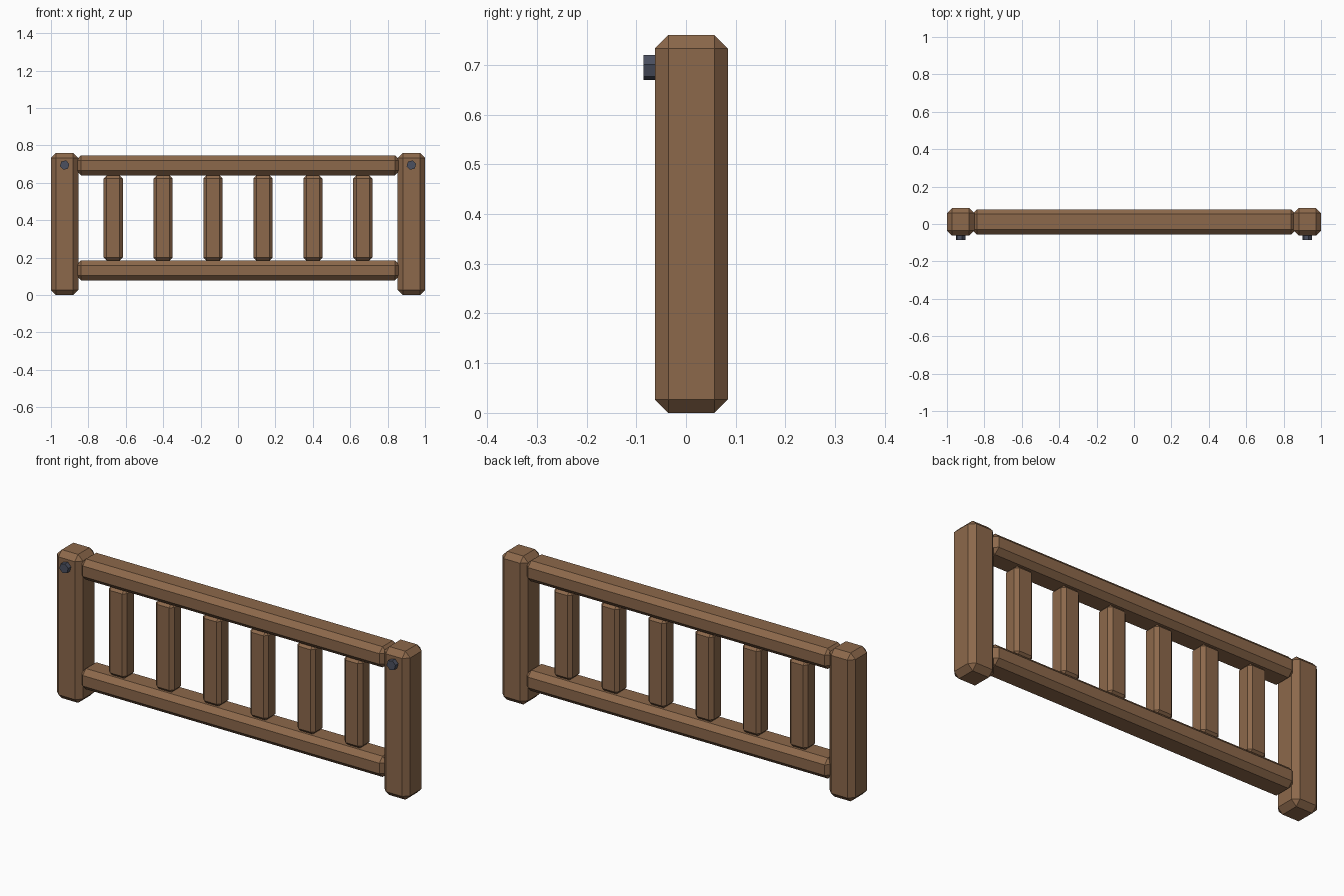
import bpy
import bmesh
from math import radians
from mathutils import Matrix

cube = bpy.data.objects.get("Cube")
if cube:
    bpy.data.objects.remove(cube, do_unlink=True)


def make_material(name, color):
    mat = bpy.data.materials.new(name)
    mat.use_nodes = True
    mat.diffuse_color = color
    mat.node_tree.nodes["Principled BSDF"].inputs["Base Color"].default_value = color
    return mat


wood = make_material("brown wood", (0.265, 0.14, 0.07, 1))
iron = make_material("dark iron", (0.07, 0.08, 0.115, 1))
MID_Y = 0.011


def finish(name, bm, location, mat):
    mesh = bpy.data.meshes.new(name)
    bm.to_mesh(mesh)
    bm.free()
    mesh.materials.append(mat)
    obj = bpy.data.objects.new(name, mesh)
    obj.location = location
    bpy.context.collection.objects.link(obj)
    return obj


def beam(name, size, location, chamfer):
    """Timber block with flat chamfers on every edge."""
    bm = bmesh.new()
    bmesh.ops.create_cube(bm, size=1)
    bmesh.ops.scale(bm, vec=size, verts=bm.verts)
    bmesh.ops.bevel(bm, geom=bm.edges[:], offset=chamfer, segments=1,
                    profile=0.5, affect='EDGES')
    return finish(name, bm, location, wood)


def bolt(name, location):
    """Hexagonal bolt head pointing to the front, slightly turned."""
    bm = bmesh.new()
    bmesh.ops.create_cone(bm, cap_ends=True, segments=6, radius1=0.026,
                          radius2=0.026, depth=0.04)
    turn = Matrix.Rotation(radians(-14), 4, 'Y') @ Matrix.Rotation(radians(90), 4, 'X')
    # Put one corner at the turned angle whatever the cone's start corner
    start = Matrix.Rotation(radians(90), 4, 'Z')
    bmesh.ops.transform(bm, matrix=turn @ start, verts=bm.verts)
    return finish(name, bm, location, iron)


# End posts with their bolts
for side, sign in (("left", 1), ("right", -1)):
    beam(side + "_post", (0.146, 0.147, 0.76), (sign * 0.927, MID_Y, 0.38), 0.027)
    bolt(side + "_bolt", (sign * 0.927, -0.066, 0.695))

# Horizontal rails, ends let into the posts
for name, z in (("top_rail", 0.693), ("bottom_rail", 0.132)):
    beam(name, (1.732, 0.135, 0.106), (0, MID_Y, z), 0.026)

# Upright balusters
for i in range(6):
    x = (i - 2.5) * 0.267
    beam(f"baluster_{i + 1}", (0.103, 0.09, 0.456), (x, MID_Y, 0.412), 0.017)
